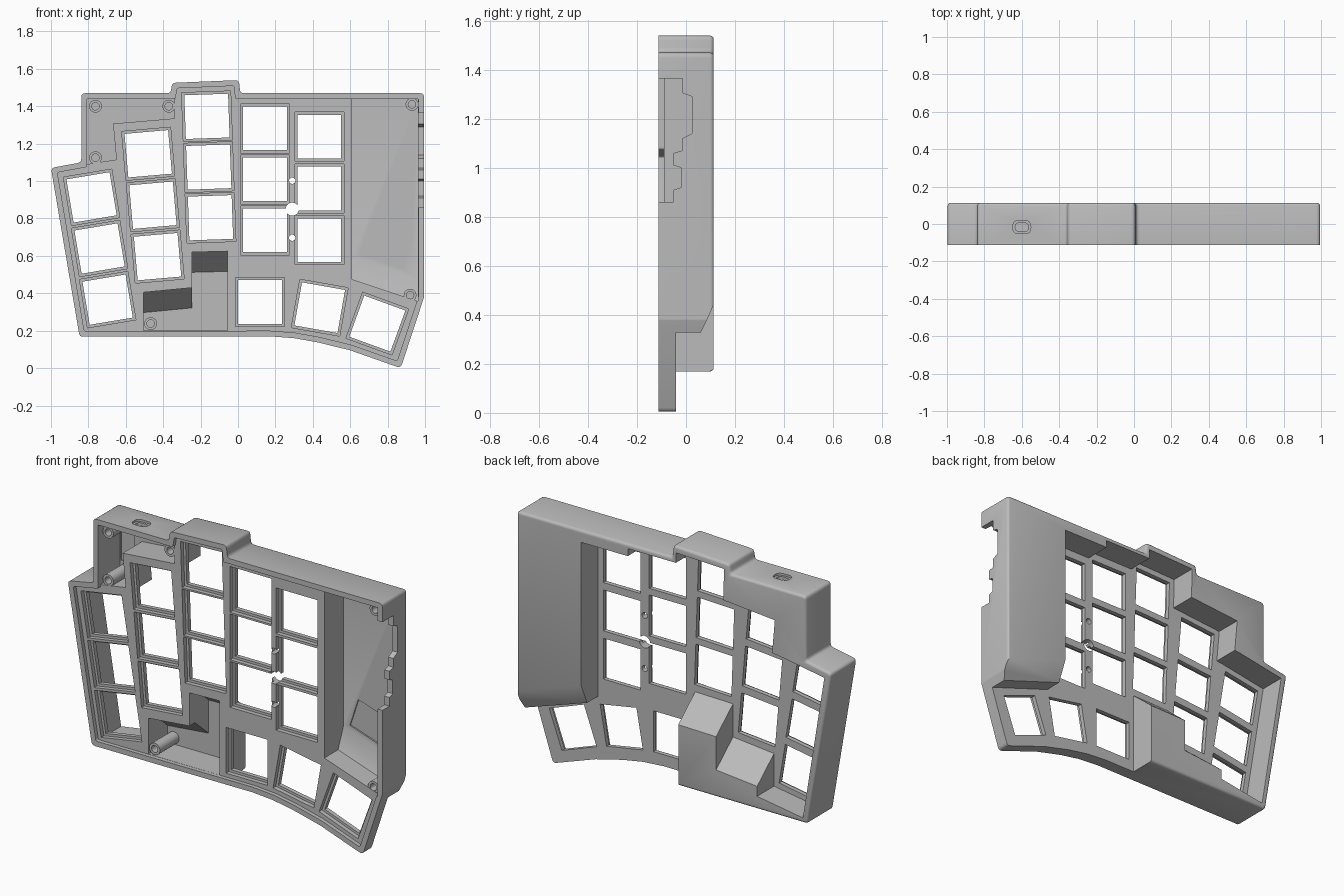
import bpy, bmesh, math
from mathutils import Vector

if "Cube" in bpy.data.objects:
    bpy.data.objects.remove(bpy.data.objects["Cube"], do_unlink=True)

grey = bpy.data.materials.new("case_grey")
grey.use_nodes = True
COLOUR = (0.5, 0.5, 0.5, 1)
grey.diffuse_color = COLOUR
grey.node_tree.nodes["Principled BSDF"].inputs["Base Color"].default_value = COLOUR

FRONT, BACK = -0.113, 0.113
PLATE_BACK, PLATE_FRONT, FLOOR = -0.04, -0.09, 0.085
OUT = -0.2  # cutters start in front of the case


# ---- profile helpers, all in the (x, z) plane ----
def offset(points, d):
    """Inset a counter-clockwise outline by d."""
    result = []
    for i, p in enumerate(points):
        p = Vector(p)
        a = (p - Vector(points[i - 1])).normalized()
        b = (Vector(points[(i + 1) % len(points)]) - p).normalized()
        na, nb = Vector((-a.y, a.x)), Vector((-b.y, b.x))
        result.append(p + (na + nb) * d / (1 + na.dot(nb)))
    return result


def rounded(points, r, steps=5):
    result = []
    for i, p in enumerate(points):
        p = Vector(p)
        a = (Vector(points[i - 1]) - p).normalized()
        b = (Vector(points[(i + 1) % len(points)]) - p).normalized()
        t = r / math.tan(a.angle(b) / 2)
        for k in range(steps):
            s = k / (steps - 1)
            result.append(p + a * t * (1 - s) ** 2 + b * t * s ** 2)
    return result


def rect(cx, cz, w, h, degrees=0):
    c, s = math.cos(math.radians(degrees)), math.sin(math.radians(degrees))
    corners = [(-w / 2, -h / 2), (w / 2, -h / 2), (w / 2, h / 2), (-w / 2, h / 2)]
    return [(cx + x * c - z * s, cz + x * s + z * c) for x, z in corners]


def circle(cx, cz, r, n=24):
    return [(cx + r * math.cos(math.tau * k / n), cz + r * math.sin(math.tau * k / n))
            for k in range(n)]


def slid(points, t):
    """Points are (x, z, slide); move z by slide * t."""
    return [(x, z + s * t) for x, z, s in points]


# ---- solid helpers ----
def solid(name, lofts, place=lambda u, d, v: (u, d, v)):
    """Each loft is a list of (depth, profile) levels, closed at both ends."""
    bm = bmesh.new()
    for levels in lofts:
        rings = [[bm.verts.new(place(u, d, v)) for u, v in prof] for d, prof in levels]
        n = len(rings[0])
        for lo, hi in zip(rings, rings[1:]):
            for i in range(n):
                j = (i + 1) % n
                bm.faces.new((lo[i], lo[j], hi[j], hi[i]))
        bm.faces.new(rings[0][::-1])
        bm.faces.new(rings[-1])
    bmesh.ops.recalc_face_normals(bm, faces=bm.faces[:])
    mesh = bpy.data.meshes.new(name)
    bm.to_mesh(mesh)
    bm.free()
    mesh.materials.append(grey)
    obj = bpy.data.objects.new(name, mesh)
    bpy.context.collection.objects.link(obj)
    return obj


def cut(target, cutter):
    cutter.hide_render = True
    mod = target.modifiers.new("cut", 'BOOLEAN')
    mod.operation, mod.solver, mod.object = 'DIFFERENCE', 'EXACT', cutter
    bpy.context.view_layer.objects.active = target
    bpy.ops.object.modifier_apply(modifier=mod.name)
    bpy.data.objects.remove(cutter, do_unlink=True)


def finish(obj):
    bpy.ops.object.select_all(action='DESELECT')
    obj.select_set(True)
    bpy.context.view_layer.objects.active = obj
    bpy.ops.object.shade_smooth_by_angle(angle=math.radians(35))


# ---- outer shell with a soft back edge ----
outline = [(-0.847, 0.168), (0.17, 0.17), (0.3, 0.16), (0.43, 0.137), (0.6, 0.095),
           (0.87, 0.0), (0.995, 0.38), (0.995, 1.47), (0.012, 1.47), (0.005, 1.54),
           (-0.352, 1.525), (-0.36, 1.47), (-0.838, 1.47), (-0.838, 1.1), (-1.0, 1.07)]
edge = [(FRONT, 0), (0.098, 0), (0.106, 0.003), (0.111, 0.008), (BACK, 0.014)]
case = solid("keyboard_case", [[(y, rounded(offset(outline, d), 0.022 - d)) for y, d in edge]])

# ---- key recess on the back, leaving the rim, side block and two humps ----
recess = [(1.2, 0.254, 0.12), (0.585, 0.46, 0.12), (0.585, 1.4, 0), (0.29, 1.4, 0),
          (0.29, 1.443, 0), (-0.015, 1.443, 0), (-0.017, 1.5, 0), (-0.32, 1.49, 0),
          (-0.316, 1.31, 0), (-0.642, 1.282, 0), (-0.625, 1.09, 0), (-0.66, 1.086, 0),
          (-0.956, 1.036, 0), (-0.82, 0.197, 0), (-0.53, 0.243, 0), (-0.53, 0.43, -0.13),
          (-0.27, 0.455, -0.13), (-0.27, 0.645, -0.13), (-0.03, 0.65, -0.13),
          (-0.03, -0.2, 0), (1.2, -0.2, 0)]


def recess_level(hump, block):
    return [(x, z + s * (block if s > 0 else hump)) for x, z, s in recess]


cut(case, solid("recess_cutter", [[(PLATE_BACK, recess_level(0, 0)),
                                   (0.06, recess_level(0.65, 0)),
                                   (0.125, recess_level(1.08, 1.2))]]))

# ---- shallow lip around the open front ----
cut(case, solid("lip_cutter", [[(y, rounded(offset(outline, 0.03), 0.01))
                                for y in (OUT, PLATE_FRONT)]]))

# ---- deep hollows behind the block, the corner and the humps ----
block = [(0.61, 0.475, 0.12), (0.963, 0.357, 0.12), (0.963, 1.44, 0), (0.61, 1.44, 0)]
corner = [(-0.808, 1.09), (-0.65, 1.115), (-0.668, 1.307), (-0.34, 1.335),
          (-0.34, 1.44), (-0.808, 1.44)]
humps = [(-0.505, 0.2, 0), (-0.055, 0.2, 0), (-0.055, 0.625, -0.13),
         (-0.245, 0.62, -0.13), (-0.245, 0.43, -0.13), (-0.505, 0.405, -0.13)]
cut(case, solid("hollow_cutter", [
    [(OUT, slid(block, 0)), (0.035, slid(block, 0)), (FLOOR, slid(block, 1))],
    [(OUT, corner), (FLOOR, corner)],
    [(OUT, slid(humps, 0)), (PLATE_BACK, slid(humps, 0)), (FLOOR, slid(humps, 0.83))]]))

# ---- shallow inset panels in the hollow floors ----
panels = [rect(0.79, 0.65, 0.24, 0.17, -18), rect(-0.76, 1.25, 0.09, 0.17)]
cut(case, solid("panel_cutter", [[(0.0, p), (FLOOR + 0.008, p)] for p in panels]))

# ---- key openings: top key, bottom key and tilt of each column ----
columns = [((-0.783, 0.913), (-0.697, 0.366), 9.5),
           ((-0.48, 1.146), (-0.43, 0.596), 5),
           ((-0.166, 1.346), (-0.147, 0.804), 2),
           ((0.144, 1.282), (0.144, 0.737), 0),
           ((0.435, 1.237), (0.435, 0.684), 0)]
keys = [(0.118, 0.353, 0), (0.437, 0.323, -10), (0.745, 0.238, -20)]
for top, bottom, tilt in columns:
    for k in range(3):
        x, z = Vector(top).lerp(Vector(bottom), k / 2)
        keys.append((x, z, tilt))
cut(case, solid("key_pocket_cutter", [[(y, rect(x, z, 0.262, 0.262, a)) for y in (OUT, -0.065)]
                                      for x, z, a in keys]))
cut(case, solid("key_hole_cutter", [[(y, rect(x, z, 0.234, 0.234, a)) for y in (OUT, 0.01)]
                                    for x, z, a in keys]))

# ---- round holes between two columns ----
rounds = [circle(0.29, 1.002, 0.017), circle(0.29, 0.85, 0.035), circle(0.29, 0.697, 0.017)]
cut(case, solid("round_hole_cutter", [[(OUT, c), (0.01, c)] for c in rounds]))

# ---- connector notches through the side wall ----
notch = [(OUT, 0.86), (-0.05, 0.86), (-0.05, 0.91), (-0.02, 0.92), (-0.02, 1.0),
         (-0.05, 1.01), (-0.05, 1.06), (-0.015, 1.07), (-0.015, 1.12), (0.025, 1.14),
         (0.025, 1.29), (-0.015, 1.305), (-0.015, 1.365), (OUT, 1.365)]
cut(case, solid("side_notch_cutter", [[(0.9, notch), (1.1, notch)]],
                lambda u, d, v: (d, u, v)))

# ---- stepped slot in the top wall ----
for w, h, depth in ((0.096, 0.07, 1.458), (0.07, 0.044, 1.4)):
    slot = rounded(rect(-0.6, -0.017, w, h), h * 0.45)
    cut(case, solid("top_slot_cutter", [[(depth, slot), (1.6, slot)]],
                    lambda u, d, v: (u, v, d)))
finish(case)

# ---- screw bosses ----
spots = [(-0.762, 1.4, 0.095), (-0.37, 1.4, 0.095), (-0.762, 1.125, 0.095),
         (0.93, 1.41, 0.095), (0.92, 0.39, 0.04), (-0.467, 0.238, 0.095)]
bosses = solid("screw_bosses", [[(y, circle(x, z, 0.034)) for y in (-0.088, end)]
                                for x, z, end in spots])
cut(bosses, solid("boss_hole_cutter", [[(y, circle(x, z, 0.02)) for y in (OUT, end - 0.05)]
                                       for x, z, end in spots]))
finish(bosses)
